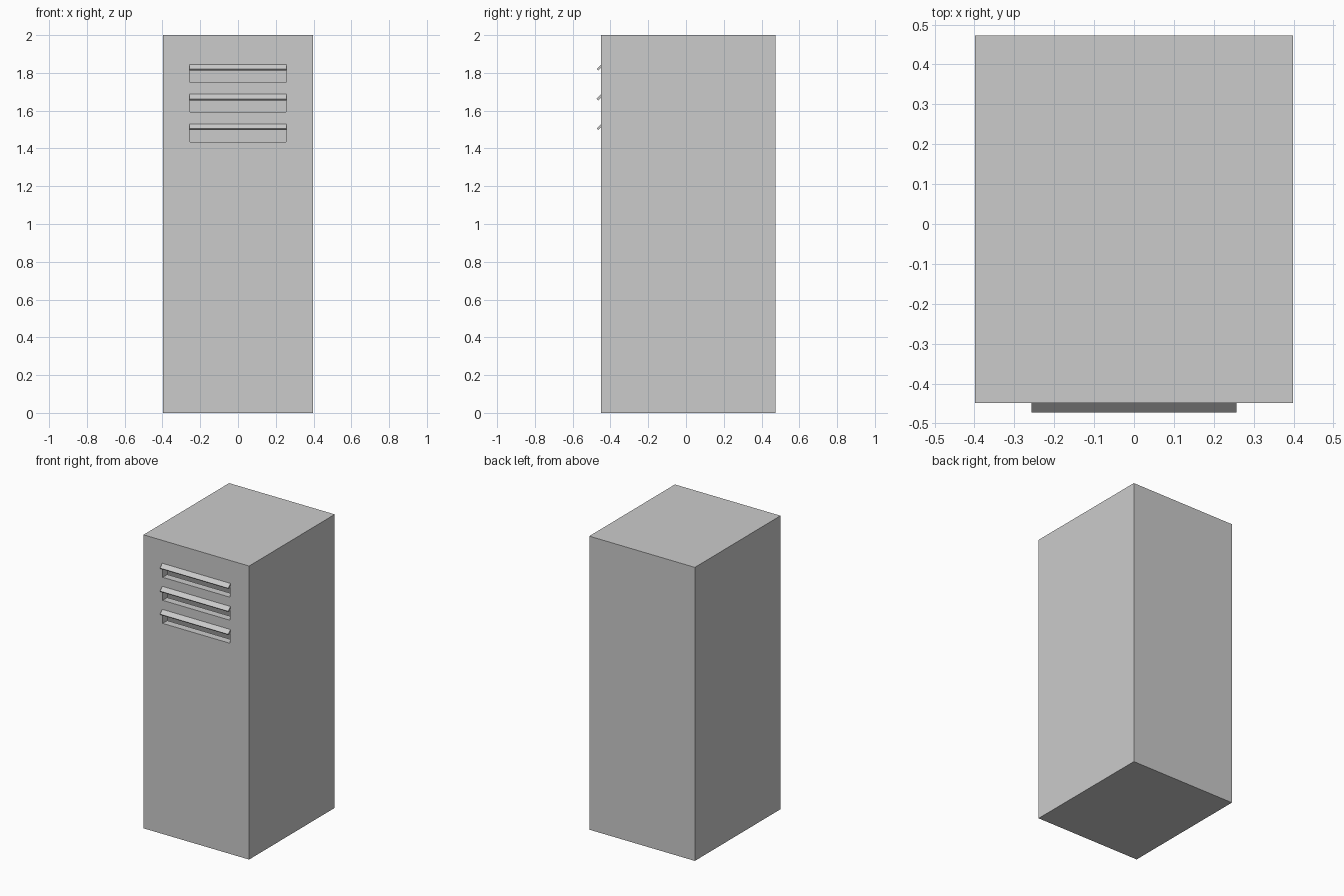
import bpy, bmesh

if "Cube" in bpy.data.objects:
    bpy.data.objects.remove(bpy.data.objects["Cube"])

WALL = 0.05
FRONT, BACK, HALF_W, HEIGHT = -0.449, 0.473, 0.398, 2.0
SLOT_TOPS = (1.844, 1.687, 1.530)
SLOT_HEIGHT = 0.095


def box(name, lo, hi):
    """Axis-aligned box between two corners."""
    bm = bmesh.new()
    bmesh.ops.create_cube(bm, size=1)
    for v in bm.verts:
        v.co = [(a + b) / 2 + c * (b - a) for a, b, c in zip(lo, hi, v.co)]
    return add(name, bm)


def add(name, bm):
    bmesh.ops.recalc_face_normals(bm, faces=bm.faces)
    mesh = bpy.data.meshes.new(name)
    bm.to_mesh(mesh)
    bm.free()
    obj = bpy.data.objects.new(name, mesh)
    bpy.context.collection.objects.link(obj)
    return obj


def cut(obj, cutter):
    """Subtract the cutter, then remove it."""
    mod = obj.modifiers.new("cut", 'BOOLEAN')
    mod.operation = 'DIFFERENCE'
    mod.solver = 'EXACT'
    mod.object = cutter
    cutter.hide_render = True
    bpy.context.view_layer.objects.active = obj
    bpy.ops.object.modifier_apply(modifier=mod.name)
    bpy.data.objects.remove(cutter)


# Hollow cabinet body
body = box("cabinet_body", (-HALF_W, FRONT, 0), (HALF_W, BACK, HEIGHT))
cut(body, box("cavity_cutter",
              (-HALF_W + WALL, FRONT + WALL, WALL),
              (HALF_W - WALL, BACK - WALL, HEIGHT - WALL)))

for i, top in enumerate(SLOT_TOPS, 1):
    # Vent opening through the front wall
    cut(body, box(f"slot_cutter_{i}",
                  (-0.253, FRONT - 0.05, top - SLOT_HEIGHT),
                  (0.253, FRONT + WALL + 0.05, top)))

    # Slanted slat sheltering the opening (y, z profile)
    profile = [(FRONT + 0.025, top + 0.025), (FRONT - 0.024, top - 0.024),
               (FRONT - 0.0155, top - 0.0325), (FRONT + 0.0335, top + 0.0165)]
    bm = bmesh.new()
    face = bm.faces.new([bm.verts.new((-0.257, y, z)) for y, z in profile])
    ext = bmesh.ops.extrude_face_region(bm, geom=[face])
    bmesh.ops.translate(bm, vec=(0.514, 0, 0),
                        verts=[g for g in ext["geom"] if isinstance(g, bmesh.types.BMVert)])
    add(f"vent_slat_{i}", bm)
